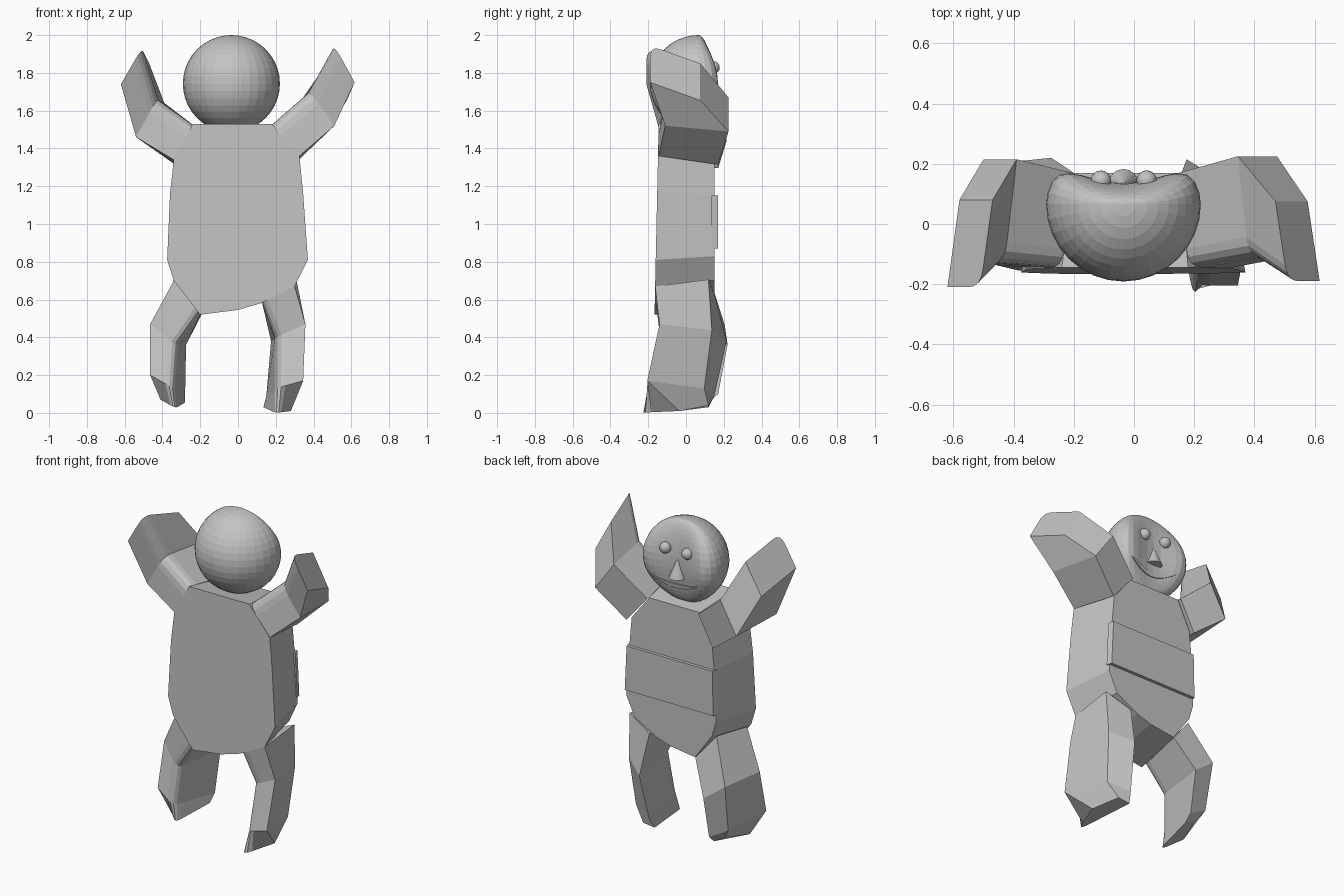
import bpy
import bmesh
from mathutils import Vector, Matrix

old = bpy.data.objects.get("Cube")
if old:
    bpy.data.objects.remove(old, do_unlink=True)

GREY = (0.55, 0.55, 0.55, 1)
clay = bpy.data.materials.new("plain grey")
clay.use_nodes = True
clay.diffuse_color = GREY
clay.node_tree.nodes["Principled BSDF"].inputs["Base Color"].default_value = GREY


def finish(name, bm):
    bmesh.ops.recalc_face_normals(bm, faces=bm.faces[:])
    mesh = bpy.data.meshes.new(name)
    bm.to_mesh(mesh)
    bm.free()
    mesh.materials.append(clay)
    obj = bpy.data.objects.new(name, mesh)
    bpy.context.collection.objects.link(obj)
    return obj


def loft(name, rings):
    """Skin a row of equal point rings and cap both ends."""
    bm = bmesh.new()
    rows = [[bm.verts.new(p) for p in ring] for ring in rings]
    count = len(rows[0])
    for a, b in zip(rows, rows[1:]):
        for i in range(count):
            j = (i + 1) % count
            bm.faces.new((a[i], a[j], b[j], b[i]))
    bm.faces.new(rows[0])
    bm.faces.new(rows[-1][::-1])
    return finish(name, bm)


def section(inner, outer, front, rear, shift=(0, 0), slant=0, pinch=0):
    """Limb section: rounded front inner corner, pinched rear outer corner."""
    corner = Vector((inner[0], front, inner[1]))
    out_front = Vector((outer[0], front + slant, outer[1]))
    in_rear = Vector((inner[0] + shift[0], rear, inner[1] + shift[1]))
    out_rear = Vector((outer[0] + shift[0], rear, outer[1] + shift[1]))
    out_rear += pinch * (in_rear + out_front - 2 * out_rear)
    a = corner.lerp(out_front, 0.35)
    b = corner.lerp(in_rear, 0.2)
    arc = [a.lerp(corner, t).lerp(corner.lerp(b, t), t) for t in (0, 0.25, 0.5, 0.75, 1)]
    return [out_front] + arc + [in_rear, out_rear]


# Torso: flat outline that tapers towards the face side
outline = [(-0.24, 1.53), (-0.34, 1.34), (-0.36, 1.16), (-0.375, 0.81), (-0.34, 0.70),
           (-0.2, 0.52), (0, 0.545), (0.12, 0.58), (0.3, 0.67), (0.37, 0.81),
           (0.345, 1.16), (0.325, 1.36), (0.18, 1.53)]
loft("torso", [[(x, -0.165 + 0.022 * (z - 0.6), z) for x, z in outline],
               [(0.84 * x, 0.15, 1.03 + 0.91 * (z - 1.03)) for x, z in outline]])

# Belly band: raised panel across the face side
band = [(-0.308, 0.87), (0.308, 0.87), (0.295, 1.15), (-0.302, 1.15)]
loft("belly_band", [[(1.03 * x, 0.135, z) for x, z in band],
                    [(x, 0.17, z) for x, z in band]])

# Arms: shoulder, elbow, hand
loft("left_arm", [
    section((0.18, 1.53), (0.325, 1.36), -0.145, 0.17, (-0.03, -0.045)),
    section((0.38, 1.70), (0.51, 1.52), -0.11, 0.225, (-0.035, -0.03)),
    section((0.51, 1.945), (0.617, 1.75), -0.19, 0.075, (-0.04, -0.095))])
loft("right_arm", [
    section((-0.24, 1.53), (-0.34, 1.34), -0.145, 0.17, (0.035, -0.045)),
    section((-0.43, 1.66), (-0.54, 1.46), -0.13, 0.215, (0.04, -0.02)),
    section((-0.51, 1.93), (-0.62, 1.74), -0.21, 0.08, (0.04, -0.08))])

# Legs: hip, knee, ankle, sole
loft("left_leg", [
    section((0.12, 0.58), (0.3, 0.67), -0.163, 0.15, (0.03, 0.05), pinch=0.1),
    section((0.2, 0.40), (0.357, 0.47), -0.14, 0.215, (-0.025, -0.02), pinch=0.22),
    section((0.2, 0.13), (0.345, 0.17), -0.205, 0.15, (-0.05, -0.04), pinch=0.15),
    section((0.2, 0), (0.28, 0.01), -0.265, 0.12, (-0.065, 0.03), 0.23)])
loft("right_leg", [
    section((-0.2, 0.52), (-0.34, 0.7), -0.163, 0.15, (0.03, 0.045), 0.04, 0.1),
    section((-0.32, 0.36), (-0.465, 0.47), -0.15, 0.22, (0.045, 0), 0.08, 0.05),
    section((-0.34, 0.13), (-0.465, 0.2), -0.165, 0.17, (0.06, -0.03), 0.03, 0.05),
    section((-0.33, 0.025), (-0.41, 0.07), -0.17, 0.12, (0.05, 0.03), 0.12)])

# Head: ball with its face side pressed into a shallow bowl
RADIUS = 0.257
CENTRE = Vector((-0.035, 0.066, 1.743))


def press(p):
    if p.y > 0:
        p.y *= min(0.75, 0.27 + 9 * p.x * p.x)
    return p


def on_face(x, z, lift=0):
    depth = max(0, RADIUS ** 2 - x * x - z * z) ** 0.5
    return CENTRE + press(Vector((x, depth, z))) + Vector((0, lift, 0))


bm = bmesh.new()
bmesh.ops.create_uvsphere(bm, u_segments=32, v_segments=20, radius=RADIUS)
for v in bm.verts:
    v.co = press(v.co.copy()) + CENTRE
finish("head", bm)

# Eyes
for name, x in (("left_eye", 0.077), ("right_eye", -0.075)):
    bm = bmesh.new()
    bmesh.ops.create_uvsphere(bm, u_segments=16, v_segments=10, radius=0.034,
                              matrix=Matrix.Translation(on_face(x, 0.085, 0.004)))
    finish(name, bm)

# Nose: upright cone
bm = bmesh.new()
bmesh.ops.create_cone(bm, cap_ends=True, segments=16, radius1=0.05, radius2=0.004,
                      depth=0.11, matrix=Matrix.Translation(on_face(0, -0.03, -0.002)))
finish("nose", bm)

# Mouth: thin smiling crescent following the face
rings = []
for i in range(17):
    t = i / 8 - 1
    x = 0.16 * t + 0.015
    low = -0.16 + 0.055 * t * t
    high = low + 0.004 + 0.024 * (1 - t * t)
    rings.append([on_face(x, low, -0.002), on_face(x, low, 0.006),
                  on_face(x, high, 0.006), on_face(x, high, -0.002)])
loft("mouth", rings)
